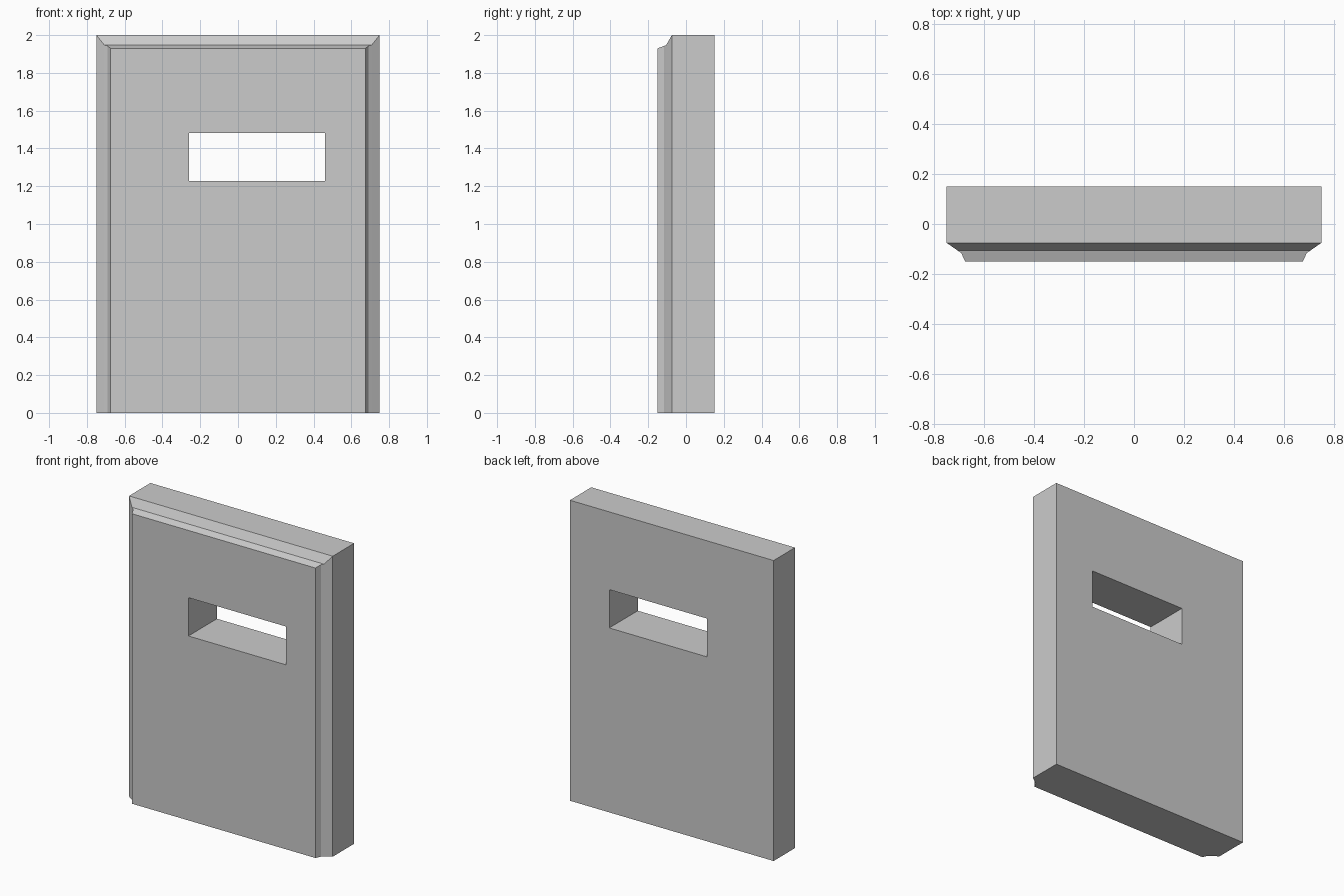
import bpy, bmesh

if "Cube" in bpy.data.objects:
    bpy.data.objects.remove(bpy.data.objects["Cube"])

# Rectangular sections from back to front: (y, half width, top height)
SECTIONS = [
    (0.15, 0.75, 2.0),
    (-0.075, 0.75, 2.0),
    (-0.105, 0.707, 1.947),
    (-0.116, 0.691, 1.943),
    (-0.15, 0.675, 1.93),
]


def make_object(name, bm):
    bmesh.ops.recalc_face_normals(bm, faces=bm.faces)
    mesh = bpy.data.meshes.new(name)
    bm.to_mesh(mesh)
    bm.free()
    obj = bpy.data.objects.new(name, mesh)
    bpy.context.collection.objects.link(obj)
    return obj


# Panel with coved front edges on the sides and top
bm = bmesh.new()
rings = [[bm.verts.new(p) for p in ((-w, y, 0), (w, y, 0), (w, y, h), (-w, y, h))]
         for y, w, h in SECTIONS]
for a, b in zip(rings, rings[1:]):
    for i in range(4):
        j = (i + 1) % 4
        bm.faces.new((a[i], a[j], b[j], b[i]))
bm.faces.new(rings[0])
bm.faces.new(rings[-1])
panel = make_object("slotted_panel", bm)

# Cutter for the off-centre slot
bm = bmesh.new()
bmesh.ops.create_cube(bm, size=1)
bmesh.ops.scale(bm, vec=(0.72, 1.0, 0.255), verts=bm.verts)
bmesh.ops.translate(bm, vec=(0.10, 0, 1.355), verts=bm.verts)
cutter = make_object("slot_cutter", bm)

# Cut the slot through the panel
mod = panel.modifiers.new("slot", 'BOOLEAN')
mod.operation = 'DIFFERENCE'
mod.solver = 'EXACT'
mod.object = cutter
bpy.context.view_layer.objects.active = panel
panel.select_set(True)
bpy.ops.object.modifier_apply(modifier=mod.name)
bpy.data.objects.remove(cutter, do_unlink=True)
